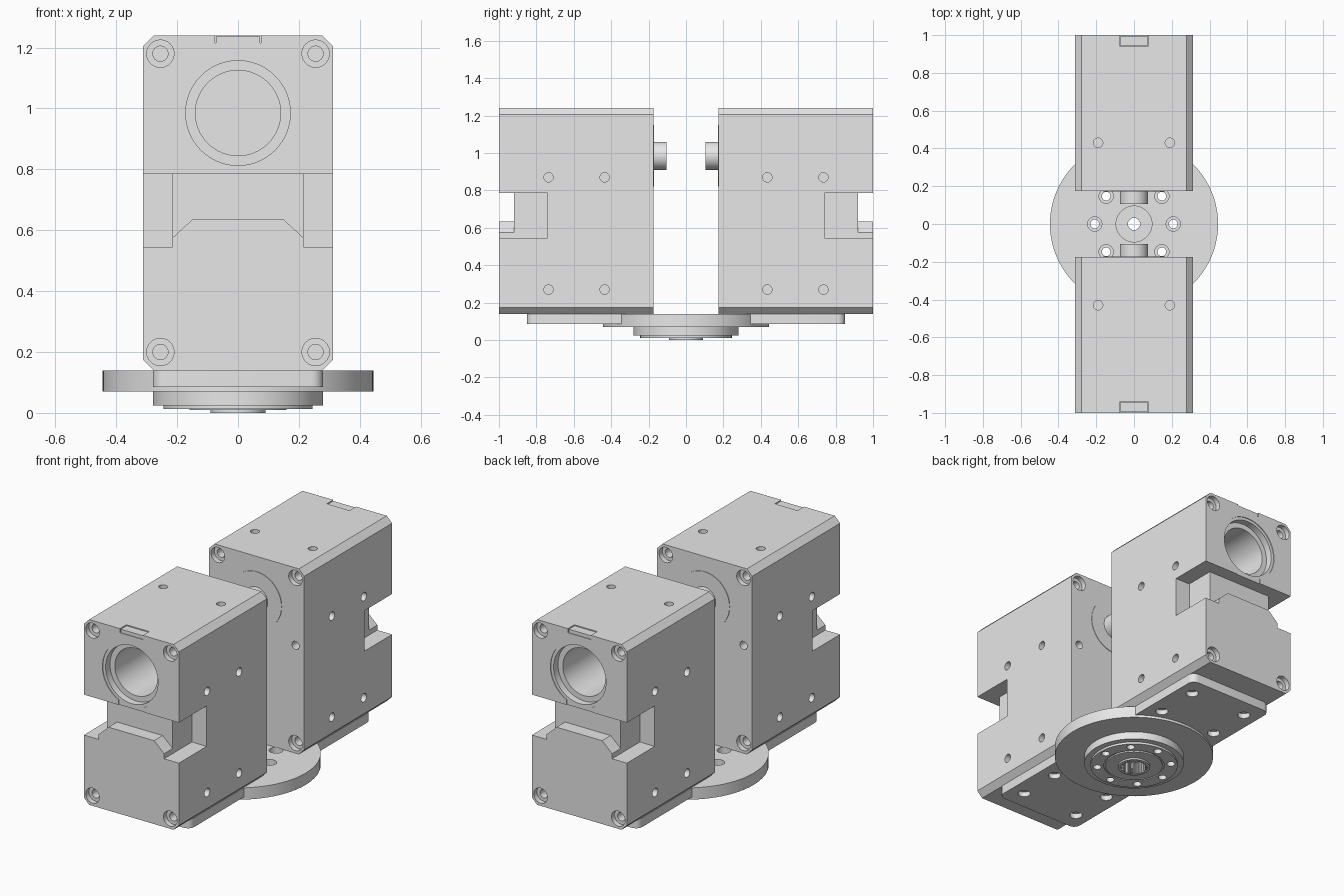
import bpy, bmesh, math
from mathutils import Matrix, Vector

cube = bpy.data.objects.get("Cube")
if cube:
    bpy.data.objects.remove(cube, do_unlink=True)

grey = bpy.data.materials.new("machined_grey")
grey.use_nodes = True
grey.diffuse_color = (0.8, 0.8, 0.8, 1)
grey.node_tree.nodes["Principled BSDF"].inputs["Base Color"].default_value = (0.8, 0.8, 0.8, 1)


def make(name, bm):
    bmesh.ops.recalc_face_normals(bm, faces=bm.faces)
    mesh = bpy.data.meshes.new(name)
    bm.to_mesh(mesh)
    bm.free()
    mesh.materials.append(grey)
    obj = bpy.data.objects.new(name, mesh)
    bpy.context.collection.objects.link(obj)
    return obj


def prism(name, points, start, end):
    """Extrude a closed outline of 3D points from start to end offset."""
    bm = bmesh.new()
    face = bm.faces.new([bm.verts.new(Vector(p) + Vector(start)) for p in points])
    new = bmesh.ops.extrude_face_region(bm, geom=[face])["geom"]
    verts = [v for v in new if isinstance(v, bmesh.types.BMVert)]
    bmesh.ops.translate(bm, verts=verts, vec=Vector(end) - Vector(start))
    return make(name, bm)


def y_prism(name, outline, y0, y1):
    return prism(name, [(x, 0, z) for x, z in outline], (0, y0, 0), (0, y1, 0))


def box(name, xs, ys, zs):
    outline = [(xs[0], zs[0]), (xs[1], zs[0]), (xs[1], zs[1]), (xs[0], zs[1])]
    return y_prism(name, outline, ys[0], ys[1])


def rod(name, a, b, radius, segments=32):
    a, b = Vector(a), Vector(b)
    spin = (b - a).to_track_quat("Z", "Y").to_matrix().to_4x4()
    bm = bmesh.new()
    bmesh.ops.create_cone(bm, cap_ends=True, segments=segments, radius1=radius,
                          radius2=radius, depth=(b - a).length,
                          matrix=Matrix.Translation((a + b) / 2) @ spin)
    return make(name, bm)


def cut(obj, cutter):
    mod = obj.modifiers.new("cut", "BOOLEAN")
    mod.operation, mod.solver, mod.object = "DIFFERENCE", "EXACT", cutter
    bpy.context.view_layer.objects.active = obj
    bpy.ops.object.modifier_apply(modifier=mod.name)
    bpy.data.objects.remove(cutter, do_unlink=True)


def drill(obj, a, b, radius, segments=24):
    cut(obj, rod("drill", a, b, radius, segments))


FRONT, BACK, AXIS = -1.0, -0.175, 0.985

# Gearbox housing: chamfered block
W, C, LOW, TOP = 0.312, 0.035, 0.14, 1.24
half = [(W - C, LOW), (W, LOW + C), (W, TOP - C), (W - C, TOP)]
housing = y_prism("gearbox_housing", half + [(-x, z) for x, z in reversed(half)], FRONT, BACK)

# Stepped bore with a shallow face ring and lower tab
for radius, depth in ((0.19, 0.004), (0.172, 0.045), (0.14, 0.4)):
    drill(housing, (0, FRONT - 0.05, AXIS), (0, FRONT + depth, AXIS), radius, 64)
cut(housing, box("tab", (-0.085, 0.085), (-1.05, FRONT + 0.004), (0.7, 0.83)))

# Waist recess over a trapezoid step, with deeper side pockets
step = [(0.4, 0.785), (0.4, 0.545), (0.215, 0.545), (0.215, 0.575), (0.15, 0.635)]
cut(housing, y_prism("recess", step + [(-x, z) for x, z in reversed(step)], -1.05, -0.92))
for s in (-1, 1):
    cut(housing, box("pocket", sorted((s * 0.215, s * 0.4)), (-1.05, -0.74), (0.545, 0.785)))

# Top notch
cut(housing, box("notch", (-0.075, 0.075), (-1.05, -0.94), (1.215, 1.3)))

# Screw holes on the end faces, sides and top
for s in (-1, 1):
    x = s * 0.255
    for z in (0.2, 1.18):
        for face, inward in ((FRONT, 1), (BACK, -1)):
            for radius, depth in ((0.045, 0.03), (0.025, 0.1)):
                drill(housing, (x, face - inward * 0.05, z), (x, face + inward * depth, z), radius)
    drill(housing, (x, BACK + 0.05, 0.78), (x, BACK - 0.06, 0.78), 0.024)
    for y in (-0.735, -0.435):
        for z in (0.27, 0.87):
            drill(housing, (s * 0.4, y, z), (s * 0.26, y, z), 0.025)
    drill(housing, (s * 0.19, -0.43, 1.3), (s * 0.19, -0.43, 1.18), 0.025)

# Insert in the notch
insert = box("notch_insert", (-0.072, 0.072), (-0.996, -0.943), (1.21, 1.236))

# Output shaft and its cover on the inner face
shaft = rod("output_shaft", (0, BACK - 0.1, AXIS), (0, -0.105, AXIS), 0.075, 48)
cover = rod("shaft_cover", (0, BACK - 0.02, AXIS), (0, BACK + 0.003, AXIS), 0.165, 64)

# Mounting foot with rounded outer corners and bolt recesses
R = 0.04
outline = [(0.28, -0.3, 0), (-0.28, -0.3, 0)]
for cx, first in ((-0.28 + R, math.pi), (0.28 - R, 1.5 * math.pi)):
    for i in range(7):
        a = first + i * math.pi / 12
        outline.append((cx + R * math.cos(a), -0.85 + R + R * math.sin(a), 0))
foot = prism("mounting_foot", outline, (0, 0, 0.085), (0, 0, 0.14))
for x in (-0.19, 0.19):
    for y in (-0.735, -0.47):
        drill(foot, (x, y, 0.05), (x, y, 0.115), 0.035)

# Turntable: stepped disc turned about z
profile = [(0, 0), (0.09, 0), (0.09, 0.01), (0.16, 0.01), (0.16, 0.018), (0.17, 0.018),
           (0.17, 0.012), (0.245, 0.012), (0.245, 0.025), (0.28, 0.025), (0.28, 0.07),
           (0.445, 0.07), (0.445, 0.14), (0, 0.14)]
bm = bmesh.new()
verts = [bm.verts.new((r, 0, z)) for r, z in profile]
edges = [bm.edges.new(pair) for pair in zip(verts, verts[1:])]
bmesh.ops.spin(bm, geom=verts + edges, cent=(0, 0, 0), axis=(0, 0, 1),
               angle=math.tau, steps=96)
bmesh.ops.remove_doubles(bm, verts=bm.verts, dist=0.0001)
turntable = make("turntable", bm)

# Centre: top recess, through hole and toothed socket underneath
drill(turntable, (0, 0, 0.2), (0, 0, 0.115), 0.095, 48)
drill(turntable, (0, 0, -0.1), (0, 0, 0.2), 0.032)
TEETH = 24
teeth = []
for i in range(TEETH * 4):
    r = 0.076 if i % 4 < 2 else 0.066
    a = math.tau * i / (TEETH * 4)
    teeth.append((r * math.cos(a), r * math.sin(a), 0))
cut(turntable, prism("socket", teeth, (0, 0, -0.05), (0, 0, 0.07)))

# Ring of eight counterbored bolts
for i in range(8):
    x, y = 0.208 * math.cos(i * math.pi / 4), 0.208 * math.sin(i * math.pi / 4)
    drill(turntable, (x, y, 0.2), (x, y, 0.1), 0.038)
    drill(turntable, (x, y, -0.1), (x, y, 0.2), 0.023)

# Smooth curved walls while keeping crisp edges
unit = [housing, insert, shaft, cover, foot]
bpy.ops.object.select_all(action="DESELECT")
for obj in unit + [turntable]:
    obj.select_set(True)
bpy.context.view_layer.objects.active = turntable
bpy.ops.object.shade_smooth_by_angle(angle=math.radians(30))

# Opposite unit: the same parts turned half way round
for obj in unit:
    twin = obj.copy()
    twin.name = "rear_" + obj.name
    obj.name = "front_" + obj.name
    twin.rotation_euler.z = math.pi
    bpy.context.collection.objects.link(twin)
